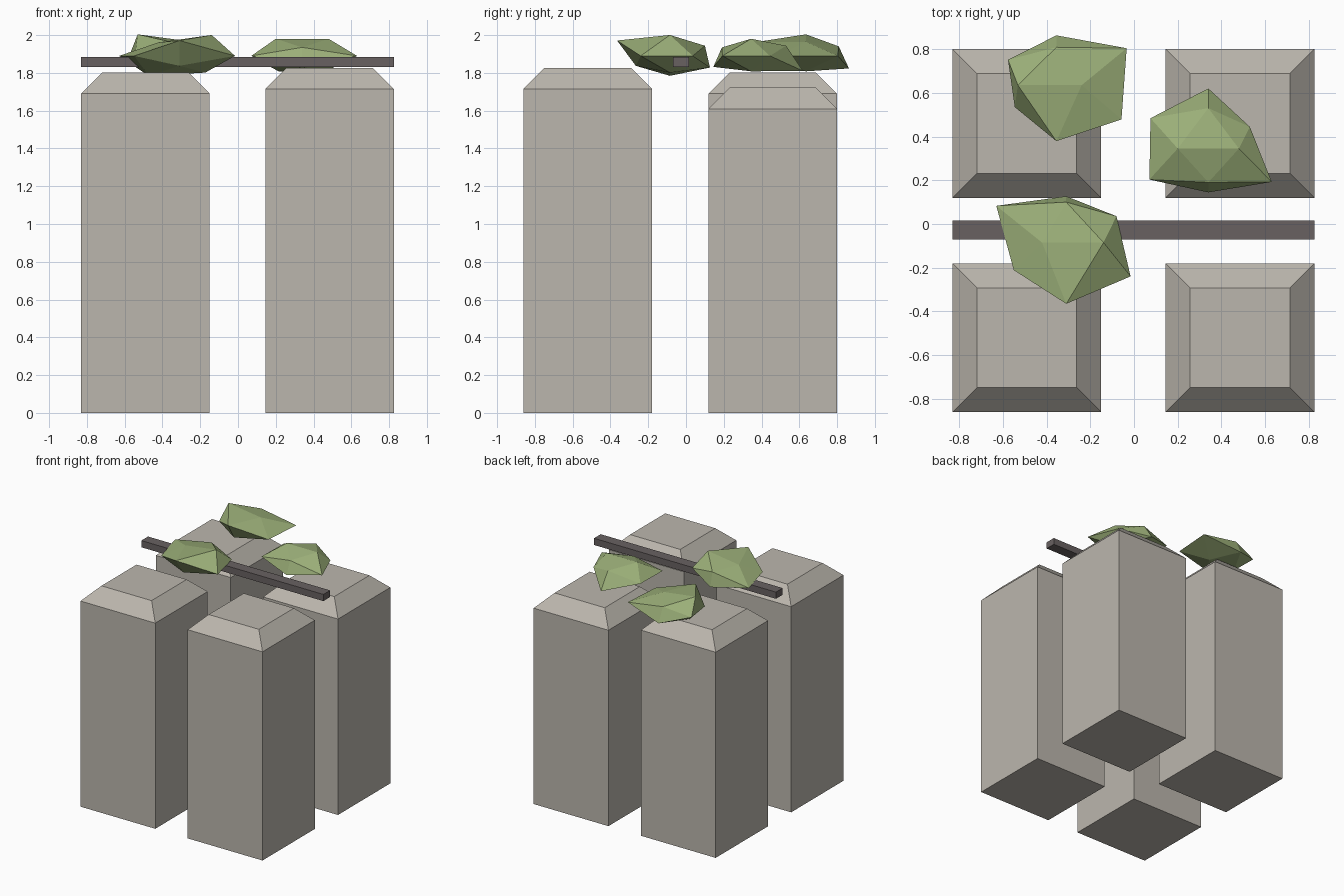
import bpy, bmesh
from math import sqrt
from mathutils import Vector

if "Cube" in bpy.data.objects:
    bpy.data.objects.remove(bpy.data.objects["Cube"])


def material(name, rgb):
    m = bpy.data.materials.new(name)
    m.diffuse_color = (*rgb, 1)
    m.use_nodes = True
    m.node_tree.nodes["Principled BSDF"].inputs["Base Color"].default_value = m.diffuse_color
    return m


STONE = material("stone", (0.50, 0.47, 0.42))
DARK = material("dark_bar", (0.14, 0.12, 0.12))
LEAF = material("leaf", (0.33, 0.43, 0.19))


def finish(name, bm, mat):
    bmesh.ops.recalc_face_normals(bm, faces=bm.faces[:])
    me = bpy.data.meshes.new(name)
    bm.to_mesh(me)
    bm.free()
    me.materials.append(mat)
    ob = bpy.data.objects.new(name, me)
    bpy.context.collection.objects.link(ob)
    return ob


def box(bm, x0, x1, y0, y1, z0, z1):
    vs = bmesh.ops.create_cube(bm, size=1)["verts"]
    for v in vs:
        v.co = Vector((x1 if v.co.x > 0 else x0,
                       y1 if v.co.y > 0 else y0,
                       z1 if v.co.z > 0 else z0))


# Square pillar with a chamfered top
def pillar(name, cx, cy, shoulder):
    h, c = 0.34, 0.112
    bm = bmesh.new()
    box(bm, cx - h, cx + h, cy - h, cy + h, 0, shoulder)
    bm.faces.ensure_lookup_table()
    top = max(bm.faces, key=lambda f: f.calc_center_median().z)
    cap = bmesh.ops.extrude_face_region(bm, geom=[top])["geom"]
    bmesh.ops.delete(bm, geom=[top], context='FACES_ONLY')
    for v in (g for g in cap if isinstance(g, bmesh.types.BMVert)):
        v.co.x += c if v.co.x < cx else -c
        v.co.y += c if v.co.y < cy else -c
        v.co.z += c
    finish(name, bm, STONE)


pillar("pillar_front_left", -0.49, -0.52, 1.69)
pillar("pillar_front_right", 0.485, -0.52, 1.715)
pillar("pillar_back_left", -0.49, 0.46, 1.69)
pillar("pillar_back_right", 0.485, 0.46, 1.61)

# Thin bar across the top
bm = bmesh.new()
box(bm, -0.83, 0.825, -0.07, 0.017, 1.83, 1.885)
finish("cross_bar", bm, DARK)


# Leaf clump: flattened icosahedron, each corner pushed to its own radius
def clump(name, centre, mid, ends, caps):
    t = (1 + sqrt(5)) / 2
    signs = [(-1, -1), (-1, 1), (1, -1), (1, 1)]
    dirs = [Vector((t * a, b, 0)) for a, b in signs]      # side corners (x, y)
    dirs += [Vector((0, t * a, b)) for a, b in signs]     # front/back (y, z)
    dirs += [Vector((a, 0, t * b)) for a, b in signs]     # left/right caps (x, z)
    bm = bmesh.new()
    vs = [bm.verts.new(d.normalized()) for d in dirs]
    bmesh.ops.convex_hull(bm, input=vs)
    bmesh.ops.recalc_face_normals(bm, faces=bm.faces[:])
    for v, d, r in zip(vs, dirs, mid + ends + caps):
        d = d.normalized() * r
        v.co = Vector(centre) + Vector((d.x, d.y * 0.85, d.z * 0.4))
    finish(name, bm, LEAF)


clump("leaf_clump_back", (-0.355, 0.635, 1.89),
      [0.224, 0.26, 0.35, 0.378], [0.25, 0.354, 0.315, 0.24], [0.24, 0.335, 0.24, 0.22])
clump("leaf_clump_right", (0.34, 0.345, 1.89),
      [0.317, 0.311, 0.341, 0.223], [0.277, 0.214, 0.38, 0.256], [0.24, 0.266, 0.24, 0.266])
clump("leaf_clump_front", (-0.31, -0.085, 1.89),
      [0.282, 0.376, 0.346, 0.27], [0.25, 0.387, 0.293, 0.256], [0.31, 0.21, 0.26, 0.325])
